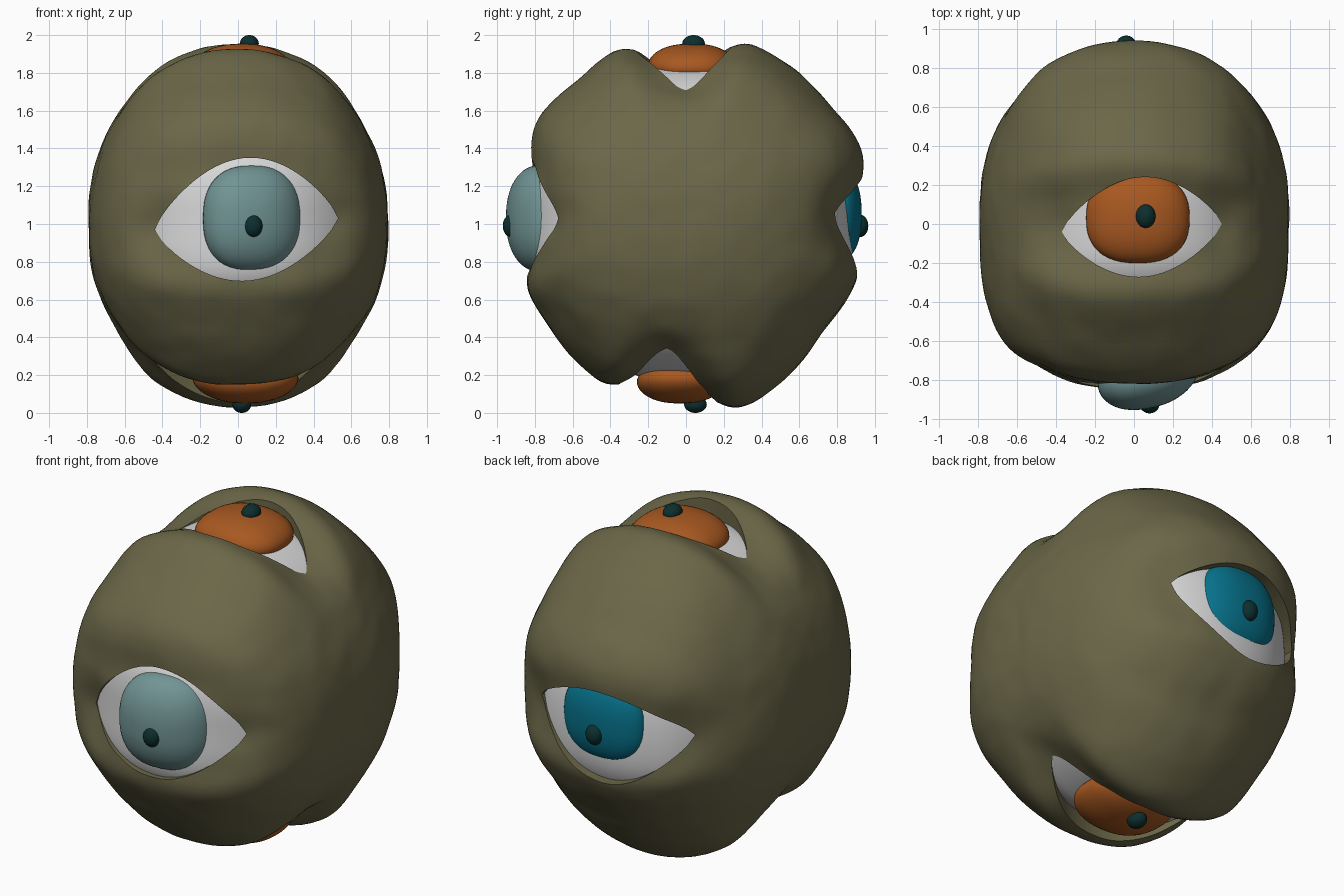
import bpy, bmesh, math
from mathutils import Vector, Matrix, noise

cube = bpy.data.objects.get("Cube")
if cube:
    bpy.data.objects.remove(cube, do_unlink=True)


def material(name, rgb):
    m = bpy.data.materials.new(name)
    m.use_nodes = True
    m.diffuse_color = (*rgb, 1)
    m.node_tree.nodes["Principled BSDF"].inputs["Base Color"].default_value = (*rgb, 1)
    return m


SKIN = material("olive skin", (0.147, 0.135, 0.065))
WHITE = material("eye white", (0.68, 0.68, 0.68))
PALE = material("pale teal", (0.165, 0.295, 0.295))
BLUE = material("bright blue", (0.002, 0.165, 0.255))
ORANGE = material("orange", (0.39, 0.098, 0.015))
DARK = material("dark pupil", (0.004, 0.028, 0.028))
MIDDLE = Vector((0, 0, 1))


def smooth(ob, angle):
    bpy.ops.object.select_all(action='DESELECT')
    ob.select_set(True)
    bpy.context.view_layer.objects.active = ob
    bpy.ops.object.shade_smooth_by_angle(angle=math.radians(angle))


def finish(name, bm, mat):
    bmesh.ops.recalc_face_normals(bm, faces=bm.faces)
    me = bpy.data.meshes.new(name)
    bm.to_mesh(me)
    bm.free()
    ob = bpy.data.objects.new(name, me)
    bpy.context.collection.objects.link(ob)
    me.materials.append(mat)
    smooth(ob, 60)
    return ob


# Each eye lies in a frame: u = sideways, v = up the lid, n = outward
def frame(v, n):
    m = Matrix((Vector((1, 0, 0)), Vector(v), Vector(n))).transposed().to_4x4()
    return Matrix.Translation(MIDDLE) @ m


EYES = {
    "front": dict(m=frame((0, 0, 1), (0, -1, 0)), ends=((-.44, -.03), (.53, .03)),
                  lids=(.35, -.3), iris=(.075, .03, .8), size=(.26, .28, .145),
                  tilt=-.18, pupil=(.08, -.01, .925), dent=.05, mat=PALE),
    "back": dict(m=frame((0, 0, 1), (0, 1, 0)), ends=((-.54, .03), (.4, .06)),
                 lids=(.21, -.34), iris=(-.04, .05, .845), size=(.255, .235, .085),
                 tilt=.03, pupil=(-.04, -.01, .92), dent=.03, mat=BLUE),
    "top": dict(m=frame((0, 1, 0), (0, 0, 1)), ends=((-.37, -.04), (.45, 0)),
                lids=(.26, -.25), iris=(.02, .03, .85), size=(.265, .23, .105),
                tilt=0, pupil=(.06, .04, .955), dent=.035, mat=ORANGE),
    "bottom": dict(m=frame((0, 1, 0), (0, 0, -1)), ends=((-.53, -.09), (.49, -.1)),
                   lids=(.26, -.27), iris=(.04, -.03, .845), size=(.28, .23, .105),
                   tilt=0, pupil=(.02, .05, .955), dent=.045, mat=ORANGE),
}

# Side outlines (y, height above the middle), turned into radius by angle
SKIN_LINE = [(-.83, 0), (-.81, .3), (-.82, .4), (-.79, .55), (-.56, .77), (-.34, .94),
             (-.2, .89), (0, .88), (.18, .9), (.29, .97), (.43, .91), (.75, .64), (.9, .46),
             (.94, .34), (.92, .2), (.89, 0), (.89, -.15), (.92, -.26), (.82, -.45),
             (.72, -.57), (.3, -.97), (.22, -.98), (.1, -.9), (-.1, -.86), (-.3, -.84),
             (-.43, -.86), (-.52, -.78), (-.74, -.52), (-.85, -.34), (-.83, -.2)]
WHITE_LINE = [(-.83, 0), (-.8, .33), (-.5, .55), (-.25, .83), (0, .85), (.25, .84),
              (.5, .55), (.84, .25), (.88, 0), (.86, -.28), (.5, -.6), (.2, -.83),
              (-.1, -.82), (-.32, -.79), (-.5, -.55), (-.82, -.3)]


def radius_table(line, blur):
    polar = sorted((math.atan2(z, y) % math.tau, math.hypot(y, z)) for y, z in line)
    polar = ([(polar[-1][0] - math.tau, polar[-1][1])] + polar
             + [(polar[0][0] + math.tau, polar[0][1])])

    def at(a):
        for (a0, r0), (a1, r1) in zip(polar, polar[1:]):
            if a0 <= a <= a1:
                return r0 + (r1 - r0) * (a - a0) / (a1 - a0)
    raw = [at(math.radians(d)) for d in range(360)]
    return [sum(raw[(d + k) % 360] for k in range(-blur, blur + 1)) / (2 * blur + 1)
            for d in range(360)]


def blob(line, blur, half_width, power):
    """Round body with the given side outline; power(forward) sets its squareness."""
    table = radius_table(line, blur)
    mean = sum(table) / len(table)
    bm = bmesh.new()
    bmesh.ops.create_icosphere(bm, subdivisions=6, radius=1)
    for v in bm.verts:
        d = v.co.normalized()
        a = math.degrees(math.atan2(d.z, d.y)) % 360
        i = int(a)
        r = table[i % 360] + (table[(i + 1) % 360] - table[i % 360]) * (a - i)
        side = min(1, max(0, (abs(d.x) - .45) / .4))
        r += (mean - r) * side * side * (3 - 2 * side)
        c = math.hypot(d.y, d.z)
        p = power(d.y / max(c, 1e-6))
        v.co = d * ((abs(d.x) / half_width) ** p + (c / r) ** p) ** (-1 / p) + MIDDLE
    return bm


def add_lumps(bm):
    """Small bumps, and dents at the corners of the eyes."""
    corners = [(e["m"].inverted(), Vector(end), e["dent"])
               for e in EYES.values() for end in e["ends"]]
    for v in bm.verts:
        d = (v.co - MIDDLE).normalized()
        s = .008 * (noise.noise(d * 2.5) + .5 * noise.noise(d * 7))
        for inv, end, depth in corners:
            q = inv @ v.co
            if q.z > 0:
                s -= depth * math.exp(-((q.xy - end).length / .16) ** 2)
        v.co += d * s


def socket_cutter(name, e):
    """Almond prism that opens the lids."""
    (u0, v0), (u1, v1) = e["ends"]
    steps = 27
    outline = []
    for lid, order in ((e["lids"][0], range(steps)), (e["lids"][1], range(steps, 0, -1))):
        for i in order:
            t = i / steps
            outline.append((u0 + (u1 - u0) * t,
                            v0 + (v1 - v0) * t + lid * max(0, math.sin(math.pi * t)) ** .75))
    bm = bmesh.new()
    low, high = ([bm.verts.new((u, v, n)) for u, v in outline] for n in (.47, 1.23))
    bm.faces.new(low[::-1])
    bm.faces.new(high)
    for i in range(len(low)):
        bm.faces.new((low[i - 1], low[i], high[i], high[i - 1]))
    bm.transform(e["m"])
    ob = finish(name + "_socket_cutter", bm, SKIN)
    ob.hide_render = True
    return ob


def lens(name, m, centre, size, mat, boxy=1.0, tilt=0.0, bend=0.0):
    """Rounded lens; boxy below 1 squares its outline."""
    bm = bmesh.new()
    bmesh.ops.create_uvsphere(bm, u_segments=48, v_segments=24, radius=1)
    for v in bm.verts:
        u, w = (math.copysign(abs(c) ** boxy, c) * s for c, s in zip(v.co.xy, size))
        n = v.co.z * size[2] + tilt * u - bend * (u * u + .5 * w * w)
        v.co = Vector(centre) + Vector((u, w, n))
    bm.transform(m)
    finish(name, bm, mat)


# Lumpy skin with four sockets cut out
body = blob(SKIN_LINE, 4, .795, lambda f: 2.12 + f * f * (.33 - .15 * f))
add_lumps(body)
skin = finish("skin_body", body, SKIN)
cutters = []
graph = bpy.context.evaluated_depsgraph_get()
for name, e in EYES.items():
    cutters.append(socket_cutter(name, e))
    mod = skin.modifiers.new(name + "_socket", 'BOOLEAN')
    mod.operation = 'DIFFERENCE'
    mod.object = cutters[-1]
    # Keep the first solver that really opens the socket
    outside = e["m"] @ Vector((0, 0, 1.5))
    for solver in ('EXACT', 'MANIFOLD', 'FLOAT'):
        mod.solver = solver
        graph.update()
        hit, spot, *_ = skin.evaluated_get(graph).ray_cast(outside, MIDDLE - outside)
        if hit and (spot - MIDDLE).length < .6:
            break
skin.data = bpy.data.meshes.new_from_object(skin.evaluated_get(graph))
skin.modifiers.clear()
smooth(skin, 50)
for cutter in cutters:
    bpy.data.objects.remove(cutter, do_unlink=True)

# Shared eye white, seen through every socket
finish("eye_white", blob(WHITE_LINE, 6, .75, lambda f: 2.15), WHITE)

# Irises and pupils
for name, e in EYES.items():
    lens(name + "_iris", e["m"], e["iris"], e["size"], e["mat"], .82, e["tilt"], .35)
    lens(name + "_pupil", e["m"], e["pupil"], (.05, .06, .045), DARK)
